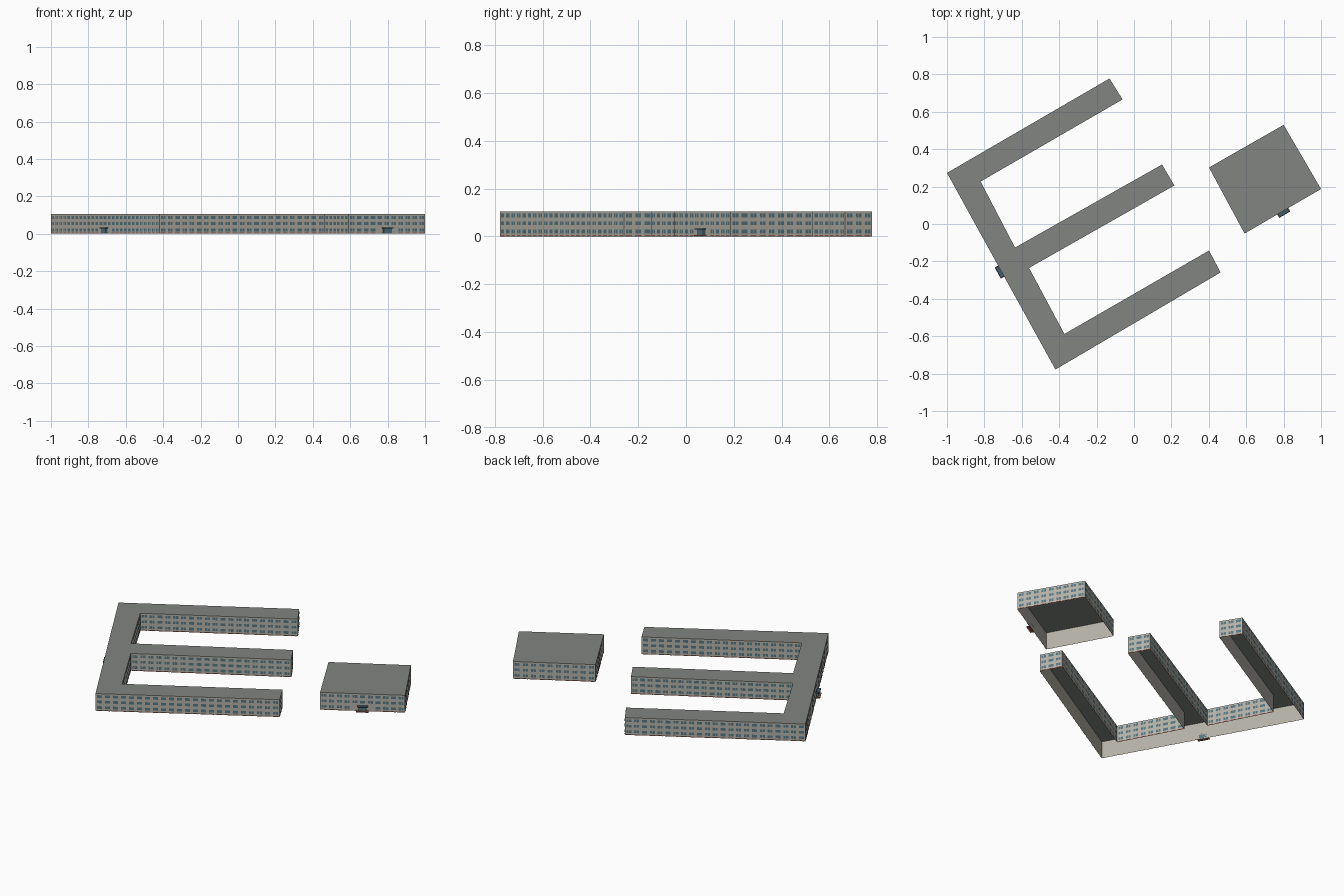
import bpy, bmesh
from mathutils import Vector

if "Cube" in bpy.data.objects:
    bpy.data.objects.remove(bpy.data.objects["Cube"])

H = 0.105
UP = Vector((0, 0, 1))
MAIN = [(-1, .273), (-.42, -.778), (.463, -.259), (.401, -.142), (-.372, -.588),
        (-.561, -.235), (.216, .206), (.15, .318), (-.636, -.126), (-.82, .227),
        (-.061, .666), (-.131, .778)]
ANNEX = [(.591, -.051), (1.0, .187), (.80, .53), (.401, .302)]


def material(name, rgb):
    m = bpy.data.materials.new(name)
    m.diffuse_color = (*rgb, 1)
    m.use_nodes = True
    m.node_tree.nodes["Principled BSDF"].inputs["Base Color"].default_value = m.diffuse_color
    return m


ROOF = material("roof_grey", (.22, .235, .22))
WALL = material("wall_beige", (.46, .44, .39))
GLASS = material("window_blue", (.09, .18, .22))
BRICK = material("brick_red", (.30, .10, .07))
DARK = material("canopy_blue", (.05, .11, .15))


def make(name, bm, mat):
    me = bpy.data.meshes.new(name)
    bm.to_mesh(me)
    bm.free()
    ob = bpy.data.objects.new(name, me)
    me.materials.append(mat)
    bpy.context.collection.objects.link(ob)
    return ob


def edges_of(outline):
    """Start point, direction, outward normal and length of every facade."""
    pts = [Vector((x, y, 0)) for x, y in outline]
    for a, b in zip(pts, pts[1:] + pts[:1]):
        d = (b - a).normalized()
        yield a, d, Vector((d.y, -d.x, 0)), (b - a).length


def panel(bm, a, d, n, s0, s1, z0, z1, off=.0012):
    p = a + n * off
    bm.faces.new([bm.verts.new(p + d * s + UP * z)
                  for s, z in ((s0, z0), (s1, z0), (s1, z1), (s0, z1))])


def block(bm, a, d, n, s0, s1, depth, z0, z1):
    low = [bm.verts.new(a + d * s + n * o + UP * z0)
           for s, o in ((s0, 0), (s0, depth), (s1, depth), (s1, 0))]
    high = [bm.verts.new(v.co + UP * (z1 - z0)) for v in low]
    bm.faces.new(low[::-1])
    bm.faces.new(high)
    for i in range(4):
        j = (i + 1) % 4
        bm.faces.new((low[i], low[j], high[j], high[i]))
    bmesh.ops.recalc_face_normals(bm, faces=bm.faces[:])


def building(name, outline, entrance_edge):
    # flat roof
    bm = bmesh.new()
    bm.faces.new([bm.verts.new((x, y, H)) for x, y in outline])
    make(name + "_roof", bm, ROOF)

    # open-bottomed walls, windows in three storeys, brick plinth panels
    walls, glass, brick = bmesh.new(), bmesh.new(), bmesh.new()
    for k, (a, d, n, length) in enumerate(edges_of(outline)):
        panel(walls, a, d, n, 0, length, 0, H, 0)
        count = max(2, round(length / .044))
        pitch = length / count
        for i in range(count):
            c = (i + .5) * pitch
            at_door = k == entrance_edge and abs(c - length / 2) < .05
            for row, z in enumerate((.013, .047, .080)):
                if row == 0 and at_door:
                    continue
                for side in (-1, 1):        # two panes per window
                    m = c + side * .0075
                    panel(glass, a, d, n, m - .0065, m + .0065, z, z + .016)
            if not at_door:
                panel(brick, a, d, n, c - .015, c + .015, 0, .006)
    make(name + "_walls", walls, WALL)
    make(name + "_windows", glass, GLASS)
    make(name + "_plinth_panels", brick, BRICK)

    # entrance: brick step, glazed porch and canopy
    a, d, n, length = list(edges_of(outline))[entrance_edge]
    mid = a + d * (length / 2)
    for part, mat, half, depth, z0, z1 in (("step", BRICK, .034, .021, 0, .005),
                                           ("porch", GLASS, .022, .010, .005, .028),
                                           ("canopy", DARK, .030, .019, .028, .034)):
        bm = bmesh.new()
        block(bm, mid, d, n, -half, half, depth, z0, z1)
        make(f"{name}_entrance_{part}", bm, mat)


building("main_block", MAIN, 0)
building("annex", ANNEX, 0)
